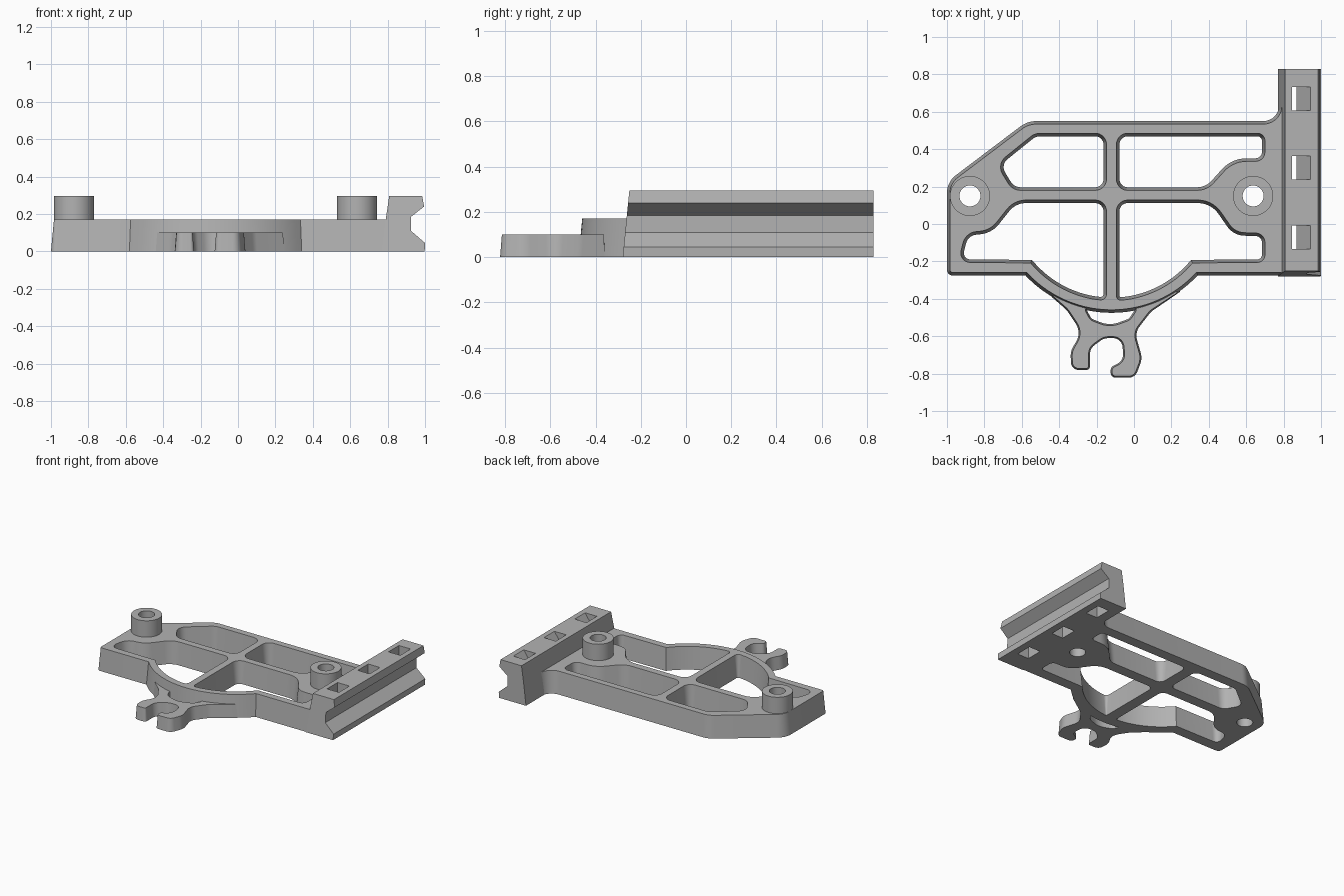
import bpy, bmesh
from math import sin, cos, pi, radians, tan
from mathutils import Vector

if "Cube" in bpy.data.objects:
    bpy.data.objects.remove(bpy.data.objects["Cube"])

grey = bpy.data.materials.new("mid_grey")
grey.use_nodes = True
grey.diffuse_color = (0.45, 0.45, 0.45, 1)
grey.node_tree.nodes["Principled BSDF"].inputs["Base Color"].default_value = (0.45, 0.45, 0.45, 1)

HUB = (-0.12, 0.155)      # centre of the curved front wall
PLATE_TOP, BOSS_TOP = 0.17, 0.295
BOSSES = {"right_boss": (-0.877, 0.15), "left_boss": (0.637, 0.15)}


def arc(radius, start, end, steps=14, centre=HUB):
    """Points (x, y, corner radius) along an arc, angles in degrees."""
    angles = [radians(start + (end - start) * i / steps) for i in range(steps + 1)]
    return [(centre[0] + radius * cos(a), centre[1] + radius * sin(a), 0) for a in angles]


def rounded(points, steps=7):
    """Turn (x, y, corner radius) points into a closed loop with round corners."""
    loop, n = [], len(points)
    for i, (x, y, r) in enumerate(points):
        p = Vector((x, y))
        if r == 0:
            loop.append(p)
            continue
        a = Vector(points[i - 1][:2]) - p
        b = Vector(points[(i + 1) % n][:2]) - p
        half = a.angle(b) / 2
        t = min(r / tan(half), a.length * 0.49, b.length * 0.49)
        r = t * tan(half)
        centre = p + (a.normalized() + b.normalized()).normalized() * (r / sin(half))
        u, v = p + a.normalized() * t - centre, p + b.normalized() * t - centre
        sweep = u.angle(v)
        for k in range(steps + 1):
            f = k / steps
            loop.append(centre + (u * sin((1 - f) * sweep) + v * sin(f * sweep)) / sin(sweep))
    return loop


def inset(loop, amount):
    """Offset a counter-clockwise loop inwards."""
    result, n = [], len(loop)
    for i, p in enumerate(loop):
        d1, d2 = (p - loop[i - 1]).normalized(), (loop[(i + 1) % n] - p).normalized()
        n1, n2 = Vector((-d1.y, d1.x)), Vector((-d2.y, d2.x))
        result.append(p + (n1 + n2) * (amount / max(0.5, 1 + n1.dot(n2))))
    return result


def loft(name, ring_a, ring_b):
    """Solid between two matching rings of 3D points."""
    bm = bmesh.new()
    a = [bm.verts.new(p) for p in ring_a]
    b = [bm.verts.new(p) for p in ring_b]
    bm.faces.new(a[::-1])
    bm.faces.new(b)
    for i in range(len(a)):
        j = (i + 1) % len(a)
        bm.faces.new((a[i], a[j], b[j], b[i]))
    bmesh.ops.recalc_face_normals(bm, faces=bm.faces)
    mesh = bpy.data.meshes.new(name)
    bm.to_mesh(mesh)
    bm.free()
    mesh.materials.append(grey)
    obj = bpy.data.objects.new(name, mesh)
    bpy.context.collection.objects.link(obj)
    return obj


def prism(name, points, z0, z1, inset0=0, inset1=0):
    loop = rounded(points)
    return loft(name, [(p.x, p.y, z0) for p in inset(loop, inset0)],
                [(p.x, p.y, z1) for p in inset(loop, inset1)])


def disc(name, centre, radius, z0, z1):
    return prism(name, arc(radius, 0, 352.5, 47, centre), z0, z1)


def select(obj):
    bpy.ops.object.select_all(action='DESELECT')
    obj.select_set(True)
    bpy.context.view_layer.objects.active = obj


def cut(obj, cutter):
    select(obj)
    cutter.hide_render = True
    mod = obj.modifiers.new("cut", 'BOOLEAN')
    mod.operation, mod.solver, mod.object = 'DIFFERENCE', 'EXACT', cutter
    bpy.ops.object.modifier_apply(modifier=mod.name)
    bpy.data.objects.remove(cutter)


# Base plate with tapered walls
plate = prism("base_plate", [(-1, -0.275, 0.03)] + arc(0.63, 223, 317, 28) + [
    (0.82, -0.275, 0), (0.82, 0.72, 0), (0.775, 0.72, 0), (0.775, 0.55, 0.13),
    (-0.57, 0.55, 0.14), (-1, 0.225, 0.12)], 0, PLATE_TOP, 0, 0.016)

# Four weight-saving pockets
pockets = [
    [(-0.147, 0.18, 0.06), (-0.147, 0.485, 0.06), (-0.53, 0.485, 0.08),
     (-0.735, 0.32, 0.07), (-0.65, 0.18, 0.08)],
    [(-0.094, 0.485, 0.06), (-0.094, 0.18, 0.06), (0.39, 0.18, 0.12),
     (0.53, 0.335, 0.16), (0.7, 0.335, 0.05), (0.7, 0.485, 0.04)],
    [(-0.147, 0.128, 0.06), (-0.64, 0.128, 0.13), (-0.77, -0.035, 0.13),
     (-0.9, -0.045, 0.08), (-0.94, -0.205, 0.05)] + arc(0.565, 220, 260)
    + [(-0.147, -0.41, 0.05)],
    [(-0.094, 0.128, 0.06), (-0.094, -0.41, 0.05)] + arc(0.565, 278, 320)
    + [(0.7, -0.205, 0.04), (0.7, -0.05, 0.05), (0.54, -0.045, 0.1), (0.42, 0.128, 0.15)],
]
for points in pockets:
    cut(plate, prism("pocket_cutter", points, -0.02, PLATE_TOP + 0.02, 0.018, -0.002))

# Hollow mounting bosses
parts = [plate]
for name, centre in BOSSES.items():
    boss = disc(name, centre, 0.107, 0.1, BOSS_TOP)
    for target in (boss, plate):
        cut(target, disc("bore_cutter", centre, 0.056, -0.1, 0.4))
    parts.append(boss)

# Grooved side rail, front end leaning back
profile = [(0.77, 0), (0.998, 0), (1, 0.045), (0.925, 0.11), (0.925, 0.185),
           (0.995, 0.24), (0.985, BOSS_TOP), (0.808, BOSS_TOP), (0.79, PLATE_TOP)]
rail = loft("side_rail", [(x, -0.28 + 0.1 * z, z) for x, z in profile],
            [(x, 0.83, z) for x, z in profile])
slot = [(0.845, -0.02), (0.955, -0.02), (0.87, 0.11), (0.87, 0.185),
        (0.955, 0.31), (0.845, 0.31)]
for y in (-0.07, 0.3, 0.67):
    cut(rail, loft("slot_cutter", [(x, y - 0.063, z) for x, z in slot],
                   [(x, y + 0.063, z) for x, z in slot]))
parts.append(rail)

# Low cable hook on the front wall
hook = prism("cable_hook", [
    (-0.44, -0.39, 0), (-0.36, -0.46, 0.1), (-0.28, -0.58, 0.1), (-0.34, -0.68, 0.1),
    (-0.335, -0.78, 0.04), (-0.235, -0.78, 0.02), (-0.235, -0.665, 0.06),
    (-0.16, -0.61, 0.08), (-0.065, -0.61, 0.07), (-0.055, -0.73, 0.06),
    (-0.125, -0.765, 0.03), (-0.125, -0.822, 0.03), (0.005, -0.822, 0.05),
    (0.045, -0.72, 0.1), (0.005, -0.58, 0.08), (0.09, -0.47, 0.1), (0.25, -0.36, 0)]
    + arc(0.6, 302, 238), 0, 0.1, 0, 0.008)
cut(hook, prism("window_cutter", [
    (-0.275, -0.44, 0.02), (-0.235, -0.515, 0.05), (-0.13, -0.555, 0.2),
    (-0.02, -0.515, 0.05), (0.03, -0.44, 0.02)], -0.02, 0.12, 0.012, 0))
parts.append(hook)

for part in parts:
    select(part)
    bpy.ops.object.shade_smooth_by_angle(angle=radians(30))
